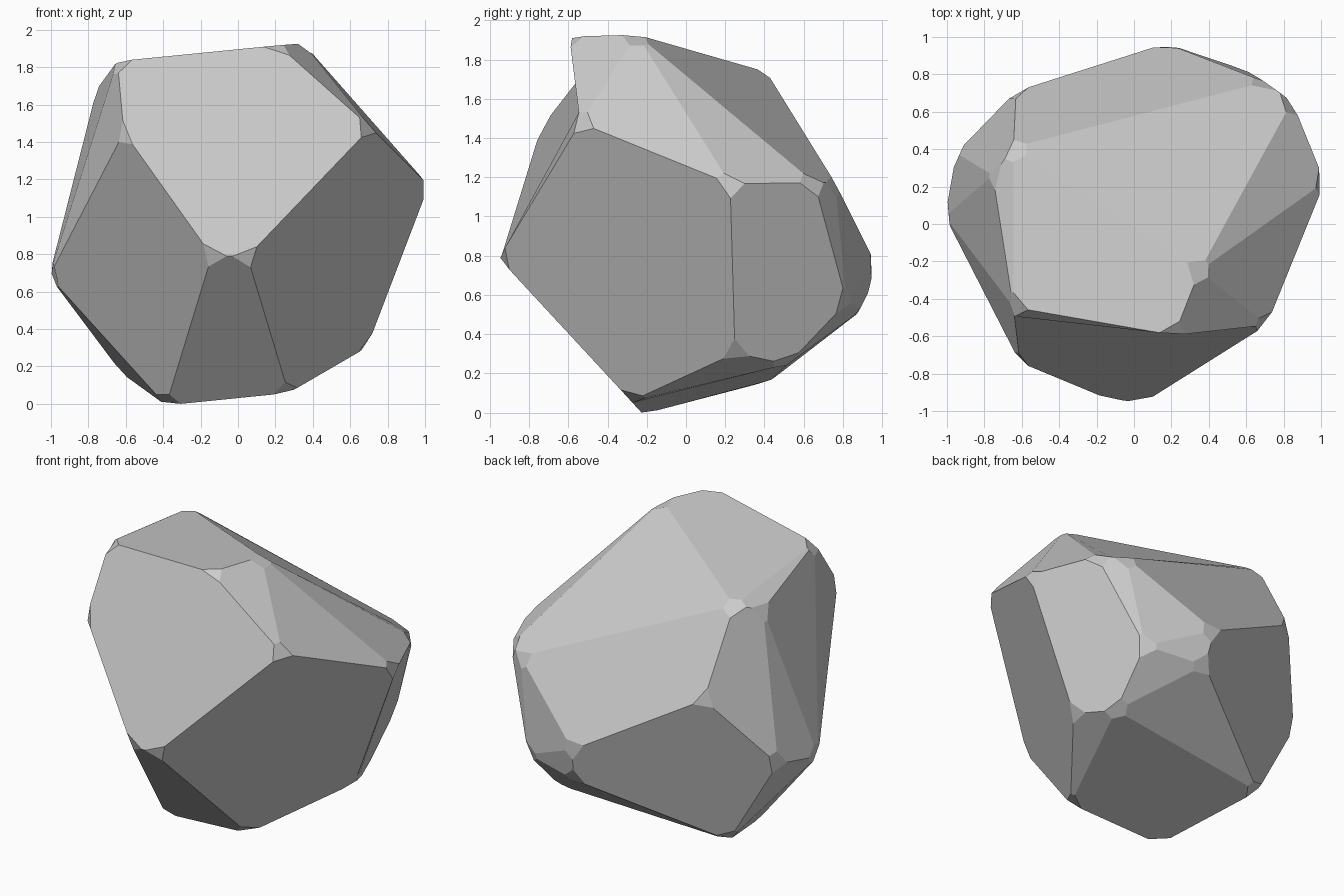
import bpy, bmesh

if "Cube" in bpy.data.objects:
    bpy.data.objects.remove(bpy.data.objects["Cube"])

# Main corners of the boulder, grouped by side
front = [(-.14, -.935, .79), (.05, -.955, .785), (.71, -.54, 1.475),
         (.215, -.595, 1.915), (-.645, -.445, 1.83), (-.61, -.74, 1.45)]
top = [(.35, -.25, 1.925), (-.645, .41, 1.735), (-.755, .26, 1.68)]
right = [(1.02, .225, 1.165), (.845, .655, 1.17), (.69, .25, .30), (.58, .52, .245)]
back = [(.70, .76, 1.17), (.60, .82, .56), (.17, .965, .76), (.20, .91, .53),
        (-.63, .71, 1.21)]
left = [(-.95, .38, .74), (-1.01, .04, .68)]
base = [(.27, -.28, .056), (-.385, -.22, -.01), (-.62, .43, .16)]

bm = bmesh.new()
front_verts = {bm.verts.new(p) for p in front}
for p in top + right + back + left + base:
    bm.verts.new(p)

# Solid body stretched over the corners
bmesh.ops.convex_hull(bm, input=bm.verts[:])
loose = [v for v in bm.verts if not v.link_faces]
if loose:
    bmesh.ops.delete(bm, geom=loose, context='VERTS')

# Large front facet as one slightly warped face, then merge near-flat facets
facet = [f for f in bm.faces if all(v in front_verts for v in f.verts)]
if len(facet) > 1:
    bmesh.ops.dissolve_faces(bm, faces=facet)
bmesh.ops.dissolve_limit(bm, angle_limit=0.17, verts=bm.verts[:], edges=bm.edges[:])

# Chip off every corner
bmesh.ops.bevel(bm, geom=bm.verts[:], offset=0.08, offset_type='OFFSET',
                segments=1, profile=0.5, affect='VERTICES', clamp_overlap=True)
bmesh.ops.recalc_face_normals(bm, faces=bm.faces[:])

# Stand it on the ground
low = min(v.co.z for v in bm.verts)
for v in bm.verts:
    v.co.z -= low

mesh = bpy.data.meshes.new("boulder")
bm.to_mesh(mesh)
bm.free()
bpy.context.collection.objects.link(bpy.data.objects.new("boulder", mesh))
